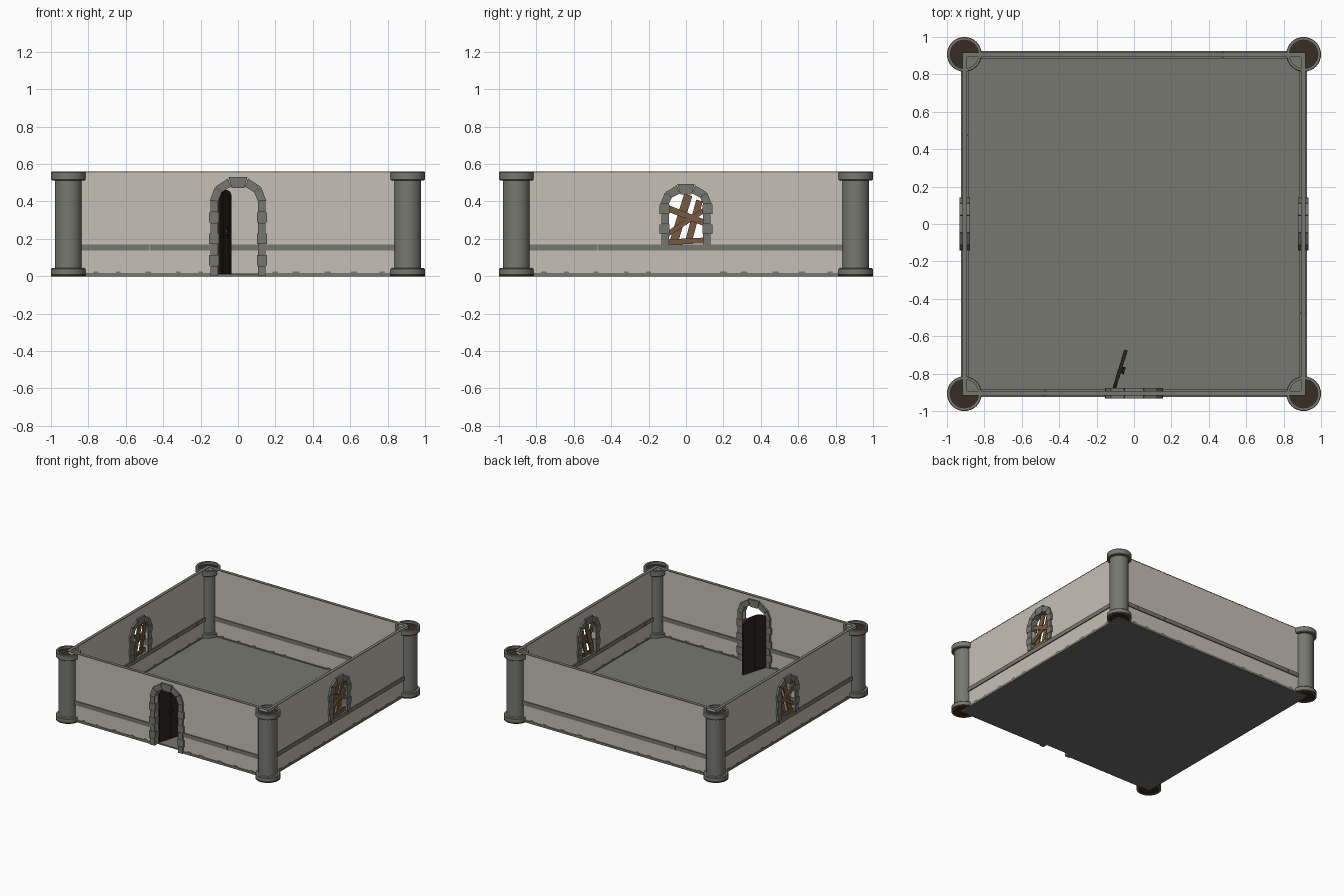
import bpy, bmesh, math, random
from mathutils import Matrix, Vector

if "Cube" in bpy.data.objects:
    bpy.data.objects.remove(bpy.data.objects["Cube"])

random.seed(4)


def mat(name, r, g, b):
    m = bpy.data.materials.new(name)
    m.diffuse_color = (r, g, b, 1)
    m.use_nodes = True
    m.node_tree.nodes["Principled BSDF"].inputs["Base Color"].default_value = m.diffuse_color
    return m


PLASTER = mat("plaster", 0.56, 0.525, 0.465)
STONE = mat("grey stone", 0.18, 0.187, 0.162)
FLOOR = mat("floor stone", 0.18, 0.187, 0.16)
UNDER = mat("floor underside", 0.15, 0.15, 0.147)
EARTH = mat("dark brown core", 0.038, 0.025, 0.015)
PLANK = mat("window boards", 0.19, 0.105, 0.047)
DOOR = mat("door wood", 0.024, 0.016, 0.011)
IRON = mat("door iron", 0.02, 0.02, 0.02)

W, H = 0.905, 0.56          # wall centre line, wall height


def make(name, bm, *mats):
    bmesh.ops.recalc_face_normals(bm, faces=bm.faces)
    me = bpy.data.meshes.new(name)
    bm.to_mesh(me)
    bm.free()
    ob = bpy.data.objects.new(name, me)
    bpy.context.collection.objects.link(ob)
    for m in mats:
        me.materials.append(m)
    return ob


def prism(bm, pts, y0, y1):
    """Extrude an (x, z) outline from depth y0 to y1."""
    a = [bm.verts.new((x, y0, z)) for x, z in pts]
    b = [bm.verts.new((x, y1, z)) for x, z in pts]
    bm.faces.new(a)
    bm.faces.new(b[::-1])
    n = len(pts)
    for i in range(n):
        bm.faces.new((a[i], b[i], b[(i + 1) % n], a[(i + 1) % n]))


def rect(x0, x1, z0, z1):
    return [(x0, z0), (x1, z0), (x1, z1), (x0, z1)]


def prisms(name, shapes, thick, material, side, centre=W):
    """Outlines drawn on the front wall, then turned to the given side."""
    bm = bmesh.new()
    for s in shapes:
        prism(bm, s, -centre - thick / 2, -centre + thick / 2)
    bm.transform(Matrix.Rotation(side * math.pi / 2, 4, 'Z'))
    return make(name, bm, material)


def arc(a, b, zs, t):
    return (a * math.cos(t), zs + b * math.sin(t))


def opening_wall(a, b, zs, z0):
    """Wall outline with an arched notch rising from z0."""
    arch = [arc(a, b, zs, math.pi * i / 10) for i in range(10, -1, -1)]
    return ([(-W, z0), (-a, z0)] + arch + [(a, z0), (W, z0), (W, H - 0.006), (-W, H - 0.006)])


def stone_arch(name, a, b, zs, z0, n, side):
    """Alternating jamb blocks, four voussoirs and a keystone."""
    shapes = []
    step = (zs - z0) / n
    for i in range(n):
        wide = 0.010 if i % 2 else 0.0
        for s in (-1, 1):
            z = z0 + i * step
            x = sorted((s * (a - wide * 0.5), s * (a + 0.040 + wide)))
            shapes.append(rect(x[0], x[1], z + 0.001, z + step - 0.001))
    cuts = [0, 36, 70, 110, 144, 180]
    for i in range(5):
        t0, t1 = (math.radians(cuts[j]) for j in (i, i + 1))
        k = 0.008 if i == 2 else 0.0
        g = 0.012
        shapes.append([arc(a - k / 2, b - k, zs, t0 + g), arc(a + 0.046, b + 0.046 + k, zs, t0 + g),
                       arc(a + 0.046, b + 0.046 + k, zs, t1 - g), arc(a - k / 2, b - k, zs, t1 - g)])
    prisms(name, shapes, 0.054, STONE, side)


# Floor slab with a notch at the doorway
bm = bmesh.new()
pts = [(-0.922, -0.922), (-0.11, -0.922), (-0.11, -0.89), (0.11, -0.89), (0.11, -0.922),
       (0.922, -0.922), (0.922, 0.922), (-0.922, 0.922)]
prism(bm, pts, -0.0005, 0.01)
bm.transform(Matrix(((1, 0, 0, 0), (0, 0, 1, 0), (0, 1, 0, 0), (0, 0, 0, 1))))
floor = make("floor", bm, FLOOR, UNDER)
for p in floor.data.polygons:
    p.material_index = 1 if p.normal.z < -0.5 else 0
floor.location.z = 0.0005

# Opening sizes: half width, arch rise, spring height, bottom
DA, DB, DZ = 0.106, 0.085, 0.40
WA, WB, WZ, WBOT = 0.092, 0.062, 0.385, 0.17

# Four walls with their stone courses
for side, word in enumerate(("front", "right", "back", "left")):
    if side == 0:
        shapes = [opening_wall(DA, DB, DZ, 0.005)]
    elif side == 2:
        shapes = [rect(-W, W, 0.005, H - 0.006)]
    else:
        shapes = [rect(-W, W, 0.005, 0.155), opening_wall(WA, WB, WZ, 0.155)]
    prisms(word + "_wall", shapes, 0.024, PLASTER, side)
    prisms(word + "_wall_coping", [rect(-W - 0.012, W + 0.012, H - 0.006, H)], 0.026, STONE, side)

    # Belt course, split by joints
    joints = [-0.88, -0.735, -0.655, -0.475, -0.11, 0.11, 0.47, 0.55, 0.735, 0.88]
    belt = [rect(p + 0.0005, q - 0.0005, 0.138, 0.171) for p, q in zip(joints, joints[1:])
            if side or not (p == -0.11)]
    prisms(word + "_belt_course", belt, 0.040, STONE, side)

    # Footing course with small raised stones
    spans = [(-W, -0.12), (0.12, W)] if side == 0 else [(-W, W)]
    foot = [rect(p, q, 0.001, 0.018) for p, q in spans]
    prisms(word + "_footing", foot, 0.035, STONE, side)
    bumps = []
    for x in (-0.76, -0.64, -0.48, -0.32, -0.2, 0.2, 0.31, 0.48, 0.62, 0.77):
        w = random.uniform(0.015, 0.025)
        bumps.append([(x - w, 0.004), (x + w, 0.004), (x + w * 0.7, 0.026), (x - w * 0.7, 0.026)])
    prisms(word + "_footing_stones", bumps, 0.034, STONE, side)

# Stone surrounds
stone_arch("door_surround", DA, DB, DZ, 0.0, 7, 0)
for side, word in ((1, "right"), (3, "left")):
    stone_arch(word + "_window_surround", WA, WB, WZ, WBOT, 4, side)


# Boards nailed across the windows, mirrored from side to side
def board(u0, z0, u1, z1, w, flip):
    a, b = Vector((u0 * flip, z0)), Vector((u1 * flip, z1))
    d = (b - a).normalized()
    n = Vector((-d.y, d.x)) * w / 2
    return [tuple(v) for v in (a - n, b - n, b + n, a + n)]


for side, word, flip in ((1, "right", 1), (3, "left", -1)):
    upright = [board(-0.068, 0.175, 0.012, 0.435, 0.045, flip), board(0.012, 0.18, 0.072, 0.405, 0.036, flip)]
    cross = [board(-0.10, 0.365, 0.10, 0.285, 0.034, flip), board(-0.10, 0.182, 0.10, 0.192, 0.030, flip),
             board(-0.10, 0.225, 0.10, 0.355, 0.026, flip)]
    prisms(word + "_window_upright_boards", upright, 0.010, PLANK, side, W - 0.006)
    prisms(word + "_window_cross_boards", cross, 0.010, PLANK, side, W + 0.005)

# Open door: arched planks swung inward about the left jamb
swing = Matrix.Translation((-0.106, -0.88, 0)) @ Matrix.Rotation(math.radians(73), 4, 'Z')
bm = bmesh.new()
L, N = 0.216, 4


def door_top(x):
    c = min(1, abs(x / L * 2 - 1))
    return 0.425 + 0.037 * math.sqrt(1 - c * c)


for i in range(N):
    x0, x1 = L * i / N + 0.001, L * (i + 1) / N - 0.001
    tops = [(x, door_top(x)) for x in (x1, (x0 + x1) / 2, x0)]
    off = 0.001 * (i % 2)
    prism(bm, [(x0, 0.012), (x1, 0.012)] + tops, -0.009 - off, 0.009 + off)
bm.transform(swing)
make("door", bm, DOOR)

# Door handle ring and plate
bm = bmesh.new()
prism(bm, rect(0.09, 0.125, 0.215, 0.265), -0.009, -0.016)
for i in range(10):
    t0, t1 = math.tau * i / 10, math.tau * (i + 1) / 10
    quad = [(0.107 + r * math.cos(t), 0.235 + r * math.sin(t))
            for r, t in ((0.014, t0), (0.02, t0), (0.02, t1), (0.014, t1))]
    prism(bm, quad, -0.016, -0.026)
bm.transform(swing)
make("door_handle", bm, IRON)

# Corner columns: turned profile with recessed brown ends
profile = [(0, 0.54), (0.076, 0.54), (0.076, H), (0.09, H), (0.093, H - 0.004), (0.093, 0.518),
           (0.088, 0.513), (0.072, 0.511), (0.072, 0.045), (0.088, 0.043), (0.093, 0.038),
           (0.093, 0.012), (0.093, 0), (0.076, 0), (0.076, 0.008), (0, 0.008)]
SEG = 32
for sx, wx in ((-1, "left"), (1, "right")):
    for sy, wy in ((-1, "front"), (1, "back")):
        bm = bmesh.new()
        rings = [[bm.verts.new((r * math.cos(math.tau * i / SEG), r * math.sin(math.tau * i / SEG), z))
                  for i in range(SEG)] for r, z in profile]
        for a, b in zip(rings, rings[1:]):
            for i in range(SEG):
                j = (i + 1) % SEG
                bm.faces.new((a[i], a[j], b[j], b[i]))
        bmesh.ops.remove_doubles(bm, verts=bm.verts, dist=1e-5)
        col = make(f"{wy}_{wx}_column", bm, STONE, EARTH)
        for p in col.data.polygons:
            c = p.center
            core = math.hypot(c.x, c.y) < 0.07 and abs(p.normal.z) > 0.9
            inner = c.x * sx < 0 and c.y * sy < 0
            low = c.z < 0.011 and abs(p.normal.z) < 0.5 and not inner
            p.material_index = 1 if (core and not inner) or low else 0
        col.location = (sx * 0.907, sy * 0.907, 0)
        bpy.ops.object.select_all(action='DESELECT')
        col.select_set(True)
        bpy.context.view_layer.objects.active = col
        bpy.ops.object.shade_smooth_by_angle(angle=math.radians(30))
